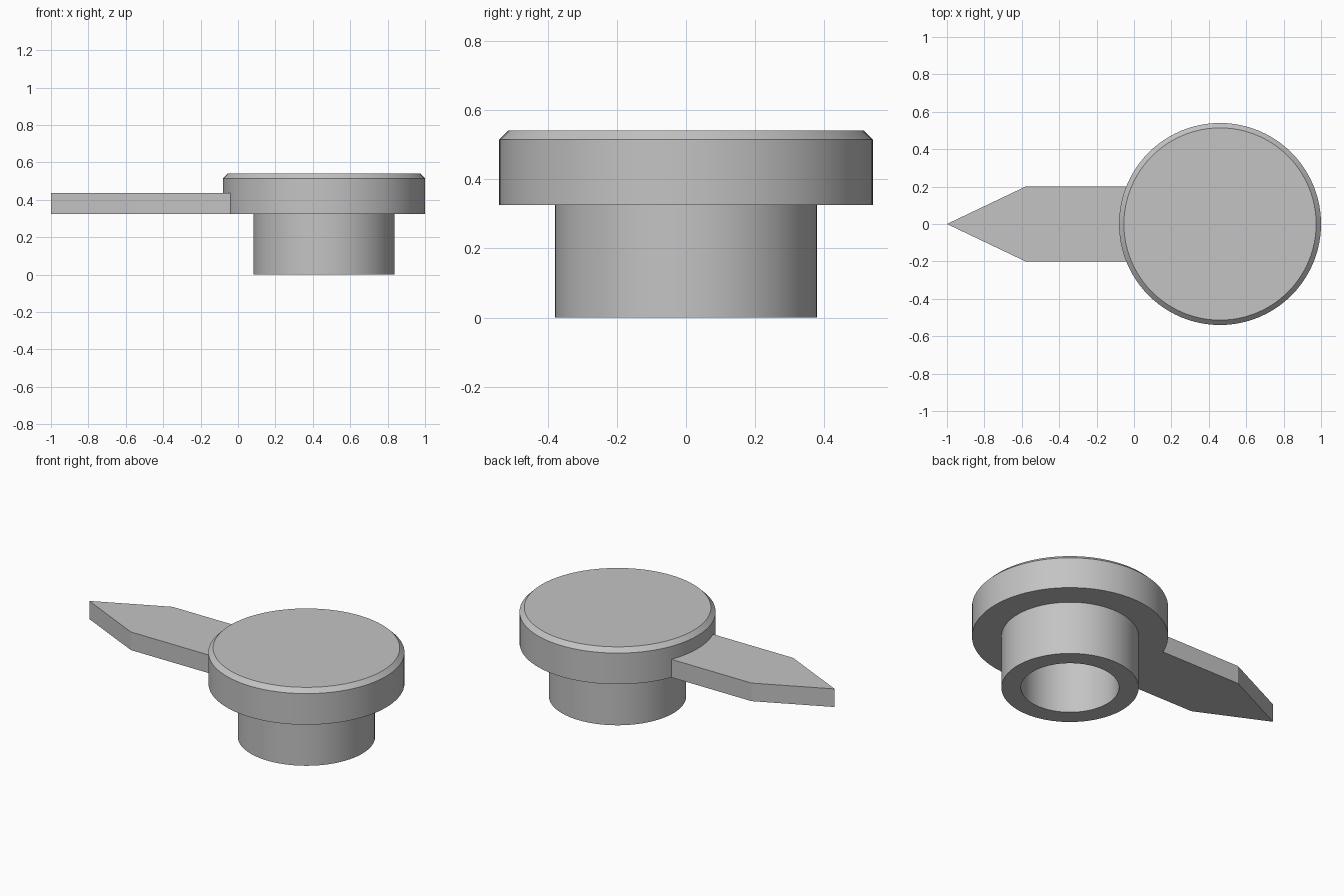
import bpy, bmesh, math

cube = bpy.data.objects.get("Cube")
if cube:
    bpy.data.objects.remove(cube, do_unlink=True)

CENTRE_X = 0.46
CAP_R, STEM_R, BORE_R = 0.54, 0.378, 0.27
CAP_Z, TOP_Z, CHAMFER = 0.325, 0.54, 0.026
SEGMENTS = 96

grey = bpy.data.materials.new("plain grey")
grey.use_nodes = True
colour = (0.55, 0.55, 0.55, 1)
grey.diffuse_color = colour
grey.node_tree.nodes["Principled BSDF"].inputs["Base Color"].default_value = colour


def finish(name, bm):
    """Turn a bmesh into a named object with sharp edges kept."""
    bmesh.ops.recalc_face_normals(bm, faces=bm.faces)
    mesh = bpy.data.meshes.new(name)
    bm.to_mesh(mesh)
    bm.free()
    mesh.materials.append(grey)
    obj = bpy.data.objects.new(name, mesh)
    bpy.context.collection.objects.link(obj)
    bpy.ops.object.select_all(action='DESELECT')
    obj.select_set(True)
    bpy.context.view_layer.objects.active = obj
    bpy.ops.object.shade_smooth_by_angle(angle=math.radians(30))
    return obj


def lathe(name, profile):
    """Revolve (radius, z) points and close both ends with flat caps."""
    bm = bmesh.new()
    angles = [2 * math.pi * i / SEGMENTS for i in range(SEGMENTS)]
    rings = [[bm.verts.new((r * math.cos(a), r * math.sin(a), z)) for a in angles]
             for r, z in profile]
    for low, high in zip(rings, rings[1:]):
        for i in range(SEGMENTS):
            j = (i + 1) % SEGMENTS
            bm.faces.new((low[i], low[j], high[j], high[i]))
    bm.faces.new(rings[0])
    bm.faces.new(rings[-1])
    return finish(name, bm)


# Knob: hollow stem below a wide chamfered cap
knob = lathe("knob_cap_and_stem", [
    (BORE_R, CAP_Z), (BORE_R, 0), (STEM_R, 0), (STEM_R, CAP_Z),
    (CAP_R, CAP_Z), (CAP_R, TOP_Z - CHAMFER), (CAP_R - CHAMFER, TOP_Z)])
knob.location.x = CENTRE_X

# Pointer: flat arrow plate whose inner end follows the round cap
half_width, thickness, shoulder_x = 0.2, 0.11, -0.58
joint_r = CAP_R - 0.003
sweep = math.asin(half_width / joint_r)
outline = [(shoulder_x, half_width), (-1, 0), (shoulder_x, -half_width)]
for i in range(13):
    a = sweep * (i / 6 - 1)
    outline.append((CENTRE_X - joint_r * math.cos(a), joint_r * math.sin(a)))
bm = bmesh.new()
plate = bm.faces.new([bm.verts.new((x, y, CAP_Z)) for x, y in outline])
raised = bmesh.ops.extrude_face_region(bm, geom=[plate], use_keep_orig=True)["geom"]
bmesh.ops.translate(bm, vec=(0, 0, thickness),
                    verts=[v for v in raised if isinstance(v, bmesh.types.BMVert)])
# Shoulder corners are shallow, so keep them crisp with a low angle
pointer = finish("pointer", bm)
bpy.ops.object.shade_smooth_by_angle(angle=math.radians(15))
